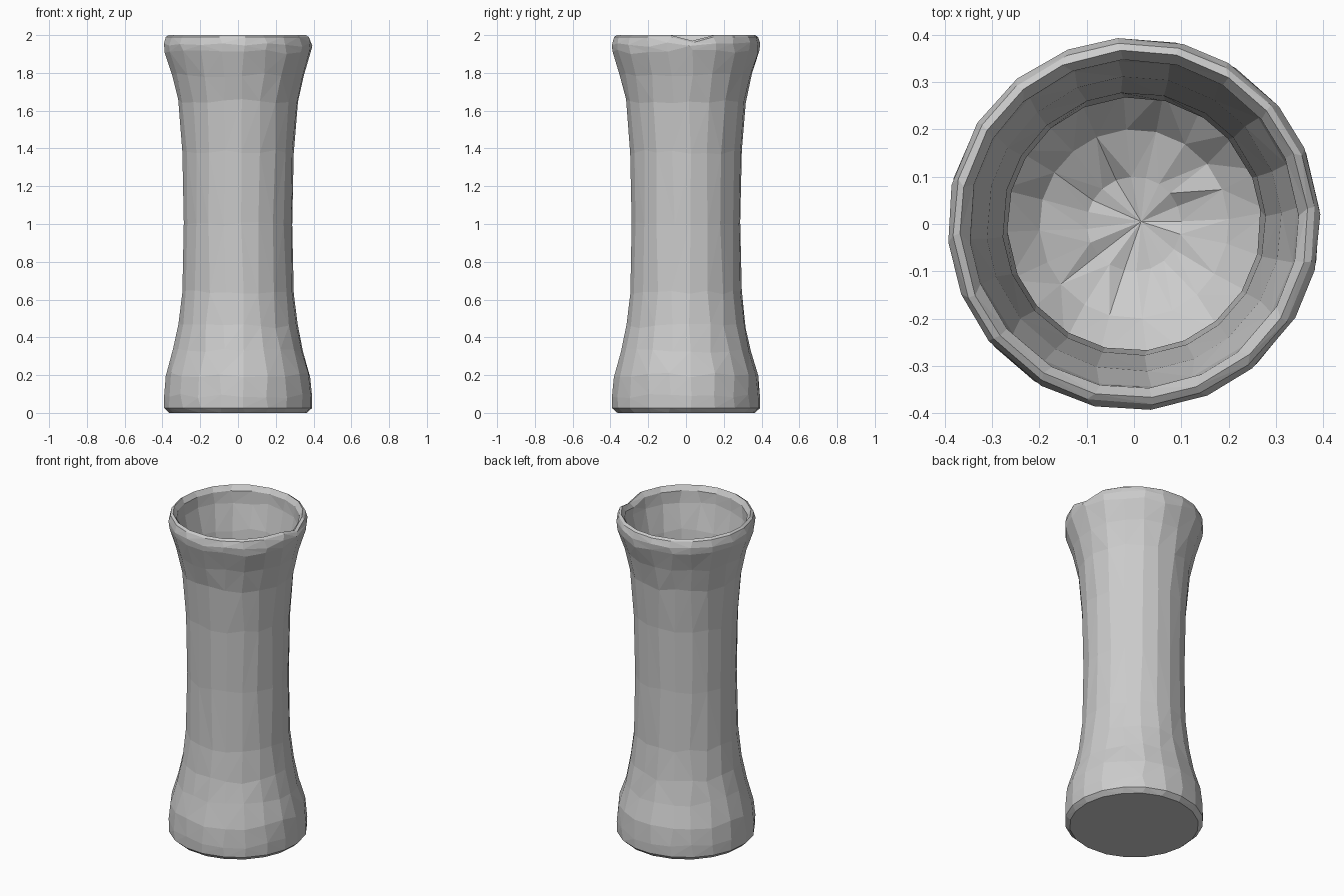
import bpy, bmesh, math, random

if "Cube" in bpy.data.objects:
    bpy.data.objects.remove(bpy.data.objects["Cube"])

random.seed(4)
SIDES = 20

# Wall profile (radius, height): base edge, up the outside, over the rim, down to the bowl floor
PROFILE = [
    (0.365, 0.00), (0.392, 0.025), (0.393, 0.09), (0.383, 0.20), (0.345, 0.33),
    (0.316, 0.46), (0.296, 0.64), (0.288, 1.00), (0.296, 1.38), (0.318, 1.65),
    (0.35, 1.79), (0.390, 1.91), (0.394, 1.95), (0.383, 1.99), (0.368, 2.00),
    (0.348, 1.97), (0.345, 1.90), (0.312, 1.74), (0.278, 1.42), (0.268, 1.00),
    (0.276, 0.64), (0.305, 0.42), (0.325, 0.31), (0.29, 0.19), (0.20, 0.105),
    (0.10, 0.06),
]
FIXED_HEIGHT = {0, 1, 13, 14, 15}

bm = bmesh.new()
rings = []
for i, (r, z) in enumerate(PROFILE):
    ring = []
    for k in range(SIDES):
        # slight hand-made irregularity, shared by all rings at the edges
        wobble = 0 if i in FIXED_HEIGHT else random.uniform(-0.012, 0.012)
        a = 2 * math.pi * (k + 0.25 + random.uniform(-0.1, 0.1)) / SIDES
        h = z + wobble
        # small chip in the rim on the right side
        if i in (13, 14, 15) and k == 0:
            h -= 0.03
        ring.append(bm.verts.new((r * math.cos(a), r * math.sin(a), h)))
    rings.append(ring)

# Skin neighbouring rings
for lower, upper in zip(rings, rings[1:]):
    for k in range(SIDES):
        n = (k + 1) % SIDES
        bm.faces.new((lower[k], lower[n], upper[n], upper[k]))

# Flat underside and fan at the bowl centre
bm.faces.new(rings[0][::-1])
centre = bm.verts.new((0.015, 0.005, 0.05))
for k in range(SIDES):
    bm.faces.new((rings[-1][k], rings[-1][(k + 1) % SIDES], centre))

bmesh.ops.triangulate(bm, faces=bm.faces[:])
bmesh.ops.recalc_face_normals(bm, faces=bm.faces[:])
mesh = bpy.data.meshes.new("vase")
bm.to_mesh(mesh)
bm.free()
vase = bpy.data.objects.new("vase", mesh)
bpy.context.collection.objects.link(vase)
